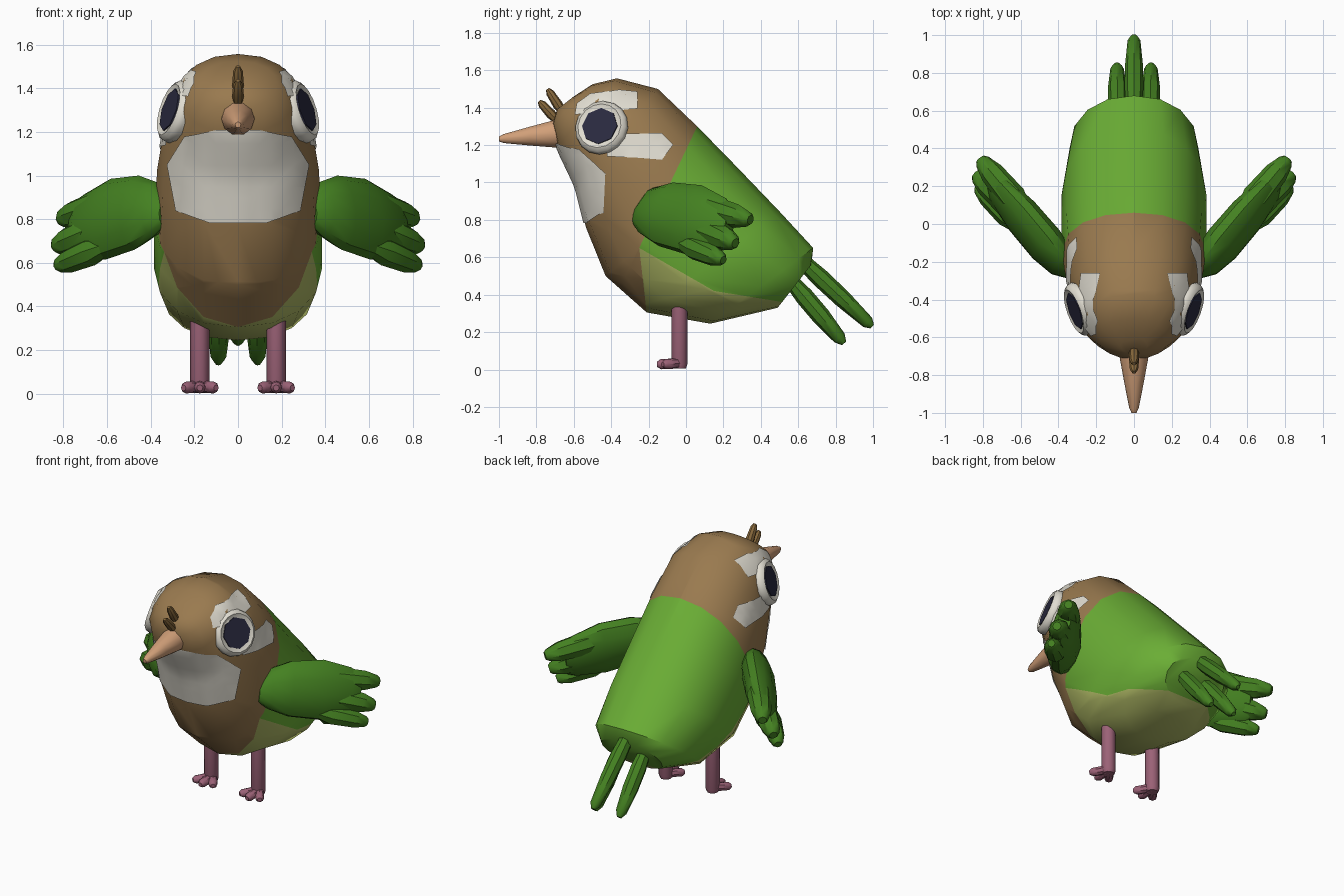
import bpy, bmesh, math
from mathutils import Vector as V
from mathutils.bvhtree import BVHTree

if "Cube" in bpy.data.objects:
    bpy.data.objects.remove(bpy.data.objects["Cube"])


def material(name, rgb):
    m = bpy.data.materials.new(name)
    m.diffuse_color = [(c / 255) ** 2.2 for c in rgb] + [1]
    m.use_nodes = True
    m.node_tree.nodes["Principled BSDF"].inputs["Base Color"].default_value = m.diffuse_color
    return m


BROWN = material("brown", (152, 121, 80))
GREEN = material("bright green", (106, 172, 56))
BELLY = material("pale green", (172, 182, 100))
DARK = material("wing green", (70, 128, 38))
WHITE = material("off white", (224, 220, 208))
PUPIL = material("pupil navy", (46, 46, 66))
PINK = material("leg pink", (154, 98, 118))
PEACH = material("beak peach", (208, 158, 120))
TUFT = material("tuft brown", (134, 104, 62))


def loft(bm, sections, seg=12, power=1.0):
    """Skin rings given as (centre, half axis a, half axis b)."""
    rings = []
    for c, a, b in sections:
        ring = []
        for i in range(seg):
            t = 2 * math.pi * i / seg
            s, k = math.sin(t), math.cos(t)
            s = math.copysign(abs(s) ** power, s)
            k = math.copysign(abs(k) ** power, k)
            ring.append(bm.verts.new(V(c) + V(a) * k + V(b) * s))
        rings.append(ring)
    for r, q in zip(rings, rings[1:]):
        for i in range(seg):
            j = (i + 1) % seg
            bm.faces.new((r[i], r[j], q[j], q[i]))
    bm.faces.new(rings[0])
    bm.faces.new(rings[-1])


def tube(bm, p, q, profile, seg=8, up=(0, 0, 1), flat=1.0):
    """Round part from p to q; profile lists (fraction, radius)."""
    p, q = V(p), V(q)
    d = (q - p).normalized()
    a = d.cross(V(up)).normalized()
    b = d.cross(a)
    loft(bm, [(p.lerp(q, t), a * r, b * r * flat) for t, r in profile], seg)


def finish(name, bm, *mats, angle=40, recalc=True):
    if recalc:
        bmesh.ops.recalc_face_normals(bm, faces=bm.faces)
    me = bpy.data.meshes.new(name)
    bm.to_mesh(me)
    bm.free()
    for m in mats:
        me.materials.append(m)
    ob = bpy.data.objects.new(name, me)
    bpy.context.collection.objects.link(ob)
    bpy.context.view_layer.objects.active = ob
    ob.select_set(True)
    bpy.ops.object.shade_smooth_by_angle(angle=math.radians(angle))
    ob.select_set(False)
    return ob


# Body: tilted rings, each as underside (y, z), back (y, z), half width
body = bmesh.new()
rows = [(-.69, 1.39, -.60, 1.46, .07), (-.715, 1.31, -.50, 1.525, .18),
        (-.69, 1.19, -.37, 1.557, .265), (-.59, .98, -.15, 1.5, .335),
        (-.535, .76, .06, 1.3, .37), (-.43, .5, .27, 1.085, .385),
        (-.21, .305, .5, .845, .385), (.13, .245, .68, .65, .34),
        (.49, .33, .67, .56, .22)]
loft(body, [((0, (y0 + y1) / 2, (z0 + z1) / 2), (0, (y1 - y0) / 2, (z1 - z0) / 2), (w, 0, 0))
            for y0, z0, y1, z1, w in rows], 16, .93)
bmesh.ops.recalc_face_normals(body, faces=body.faces)
surface = BVHTree.FromBMesh(body)

# Cut the colour borders of the body
hood = [(-.25, .65), (.06, 1.3)]
vest = [(-.21, .30), (-.25, .65)]
flank = [(-.25, .65), (.15, .42)]
rump = [(.15, .42), (.52, .36)]


def side(line, c):
    (y0, z0), (y1, z1) = line
    return (y1 - y0) * (c.z - z0) - (z1 - z0) * (c.y - y0)


for (y0, z0), (y1, z1) in (hood, vest, flank, rump):
    bmesh.ops.bisect_plane(body, geom=body.verts[:] + body.edges[:] + body.faces[:],
                           plane_co=(0, y0, z0), plane_no=(0, z0 - z1, y1 - y0))
for f in body.faces:
    c = f.calc_center_median()
    front = side(hood, c) > 0 if c.z > .65 else side(vest, c) > 0
    low = side(flank if c.y < .15 else rump, c) < 0
    f.material_index = 0 if front else 2 if low else 1
finish("body", body, BROWN, GREEN, BELLY, recalc=False)


# Pale plumage plates laid on the body surface
def plate(name, outline, axis, sign):
    bm = bmesh.new()
    other = 1 - axis

    def place(u, z):
        p = V((0, 0, z))
        p[axis], p[other] = sign * 2, u
        return p
    bm.faces.new([bm.verts.new(place(u, z)) for u, z in outline])
    for k in range(-14, 40):
        for n, co in ((other, k * .05), (2, k * .05)):
            no, at = V((0, 0, 0)), V((0, 0, 0))
            no[n], at[n] = 1, co
            bmesh.ops.bisect_plane(bm, geom=bm.verts[:] + bm.edges[:] + bm.faces[:],
                                   plane_co=at, plane_no=no)
    bmesh.ops.triangulate(bm, faces=bm.faces)
    ray = V((0, 0, 0))
    ray[axis] = -sign
    for v in bm.verts:
        hit, no, _, _ = surface.ray_cast(v.co, ray)
        if hit is None:
            hit, no, _, _ = surface.find_nearest(v.co + ray * 1.7)
        v.co = hit + no * .008
    bm.normal_update()
    if sum((f.normal[axis] for f in bm.faces)) * sign < 0:
        bmesh.ops.reverse_faces(bm, faces=bm.faces)
    finish(name, bm, WHITE, recalc=False)


half = [(.1, 1.21), (.24, 1.18), (.32, 1.05), (.28, .84), (.13, .785)]
plate("throat_bib", half + [(-x, z) for x, z in reversed(half)], 1, -1)
brow = [(-.59, 1.36), (-.58, 1.42), (-.51, 1.47), (-.36, 1.49), (-.26, 1.48), (-.26, 1.39), (-.4, 1.38)]
cheek = [(-.42, 1.26), (-.13, 1.26), (-.07, 1.2), (-.13, 1.12), (-.25, 1.13), (-.42, 1.14)]

for s, tag in ((1, "right"), (-1, "left")):
    plate(tag + "_brow_patch", brow, 0, s)
    plate(tag + "_cheek_patch", cheek, 0, s)

    # Eye: rounded white rim and octagonal pupil
    c, n = V((s * .283, -.45, 1.292)), V((s, -.36, .32)).normalized()
    bm = bmesh.new()
    tube(bm, c, c + n, [(-.06, .13), (0, .148), (.025, .142), (.04, .122), (.03, .098)], 16)
    finish(tag + "_eye_rim", bm, WHITE)
    bm = bmesh.new()
    tube(bm, c, c + n, [(.028, .1), (.037, .1)], 8)
    finish(tag + "_pupil", bm, PUPIL)

    # Wing: thick blade with three feather tips
    bm = bmesh.new()
    loft(bm, [((s * (.335 + .65 * t), -.26 + .76 * t, z), (s * -.06 * h, .22 * h, h),
               (s * .76 * w, -.65 * w, 0))
              for t, z, h, w in [(0, .83, .06, .035), (.07, .845, .125, .08), (.2, .83, .17, .1),
                                 (.4, .80, .185, .095), (.58, .765, .15, .07), (.64, .75, .11, .04)]], 12)
    for root, tip, r in [((.57, .05, .88), (.815, .345, .8), .075),
                         ((.6, .05, .77), (.84, .265, .675), .075),
                         ((.6, -.02, .68), (.83, .2, .585), .065)]:
        tube(bm, (s * root[0], *root[1:]), (s * tip[0], *tip[1:]),
             [(0, r * .6), (.3, r), (.75, r * .85), (.95, r * .55), (1, r * .35)], 8)
    finish(tag + "_wing", bm, DARK)

    # Leg and three-toed foot
    x = s * .175
    bm = bmesh.new()
    tube(bm, (x, -.035, .005), (x, -.035, .38), [(0, .036), (.06, .044), (1, .044)], 10, up=(0, 1, 0))
    for dx, y in ((0, -.155), (.075, -.125), (-.075, -.125)):
        tube(bm, (x, -.02, .035), (x + dx, y, .027),
             [(0, .03), (.5, .027), (.85, .027), (1, .014)], 8)
    finish(tag + "_leg", bm, PINK)

    # Outer tail feather
    bm = bmesh.new()
    tube(bm, (s * .085, .54, .5), (s * .09, .845, .14),
         [(0, .035), (.3, .05), (.6, .05), (.92, .036), (1, .015)], 8)
    finish(tag + "_tail_feather", bm, DARK)

# Middle tail feather
bm = bmesh.new()
tube(bm, (0, .6, .6), (0, .995, .23), [(0, .04), (.3, .05), (.6, .048), (.94, .034), (1, .014)], 8)
finish("middle_tail_feather", bm, DARK)

# Beak
bm = bmesh.new()
tube(bm, (0, -.64, 1.265), (0, -1, 1.232),
     [(0, .08), (.2, .075), (.55, .052), (.93, .025), (1, .013)], 10)
finish("beak", bm, PEACH)

# Forehead tufts
bm = bmesh.new()
for p, q in (((0, -.65, 1.36), (0, -.74, 1.5)), ((0, -.68, 1.32), (0, -.785, 1.435))):
    tube(bm, p, q, [(0, .018), (.4, .027), (.85, .022), (1, .01)], 8)
finish("forehead_tufts", bm, TUFT)
